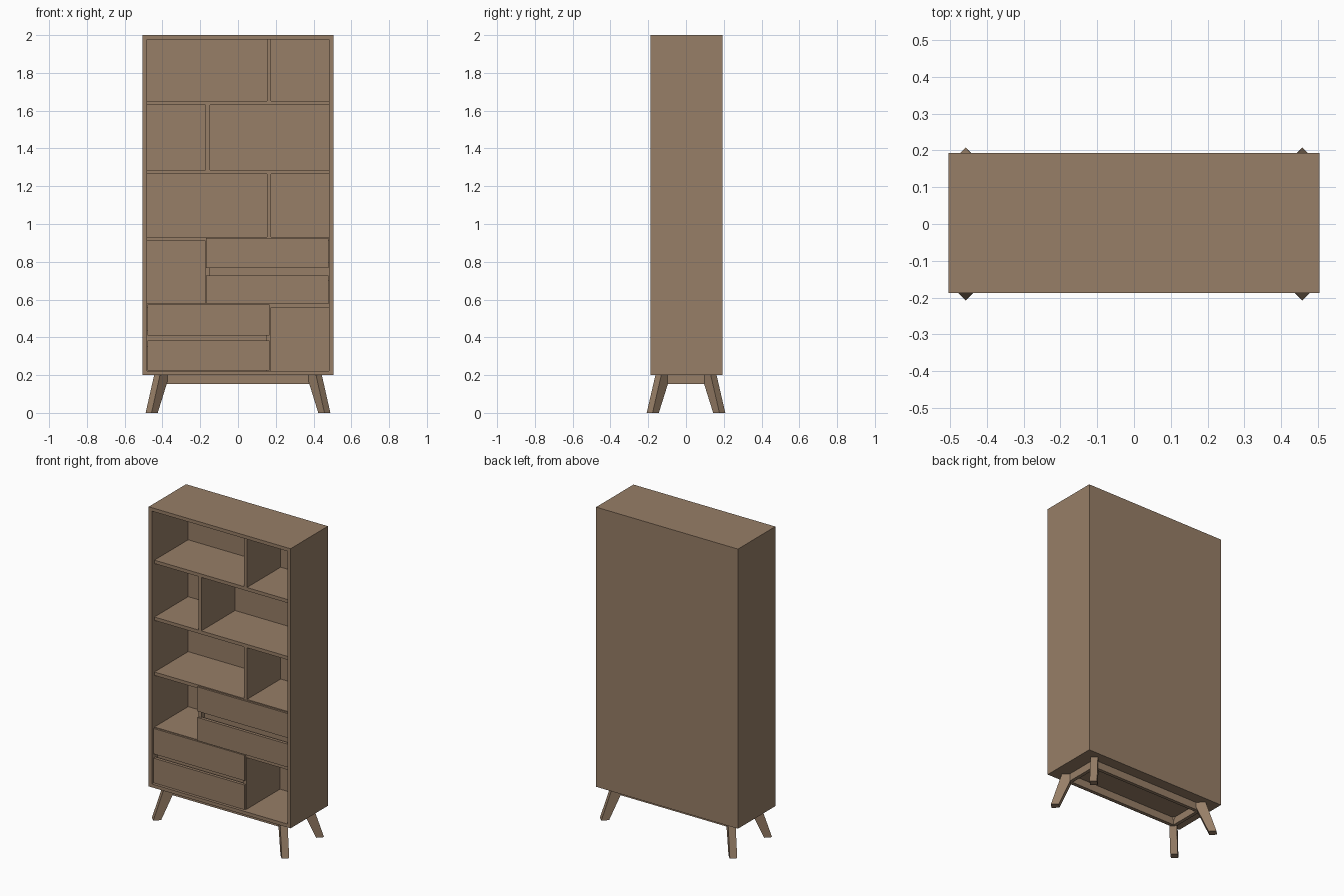
import bpy
import bmesh

cube = bpy.data.objects.get("Cube")
if cube:
    bpy.data.objects.remove(cube, do_unlink=True)

wood = bpy.data.materials.new("walnut_wood")
wood.use_nodes = True
COLOR = (0.31, 0.21, 0.135, 1)
wood.diffuse_color = COLOR
wood.node_tree.nodes["Principled BSDF"].inputs["Base Color"].default_value = COLOR


def solid(name, bottom, top):
    """Hexahedron between two four-cornered rings listed counter-clockwise."""
    bm = bmesh.new()
    low = [bm.verts.new(p) for p in bottom]
    high = [bm.verts.new(p) for p in top]
    bm.faces.new(low[::-1])
    bm.faces.new(high)
    for i in range(4):
        j = (i + 1) % 4
        bm.faces.new((low[i], low[j], high[j], high[i]))
    bmesh.ops.recalc_face_normals(bm, faces=bm.faces)
    mesh = bpy.data.meshes.new(name)
    bm.to_mesh(mesh)
    bm.free()
    mesh.materials.append(wood)
    obj = bpy.data.objects.new(name, mesh)
    bpy.context.collection.objects.link(obj)
    return obj


def box(name, x, y, z):
    ring = [(x[0], y[0]), (x[1], y[0]), (x[1], y[1]), (x[0], y[1])]
    return solid(name, [(*p, z[0]) for p in ring], [(*p, z[1]) for p in ring])


W, T = 0.505, 0.022          # half width, board thickness
BASE, TOP = 0.2, 2.0
FRONT, SEAM, BACK = -0.187, -0.16, 0.193
INNER = W - T
PANEL = BACK - 0.01          # inside of the back panel

# Carcass and the front frame that edges it
for part, y in (("carcass", (SEAM, PANEL)), ("front_frame", (FRONT, SEAM))):
    box(part + "_right_side", (-W, -INNER), y, (BASE, TOP))
    box(part + "_left_side", (INNER, W), y, (BASE, TOP))
    box(part + "_top", (-INNER, INNER), y, (TOP - T, TOP))
    box(part + "_bottom", (-INNER, INNER), y, (BASE, BASE + T))
box("back_panel", (-W, W), (PANEL, BACK), (BASE, TOP))

# Shelves and the upright dividers of each row, top row first
shelf_tops = [1.652, 1.286, 0.932, 0.578, BASE + T]
dividers = [0.165, -0.16, 0.165, -0.16, 0.16]
ceiling = TOP - T
for i, (floor, x) in enumerate(zip(shelf_tops, dividers), 1):
    box(f"divider_{i}", (x - T / 2, x + T / 2), (SEAM, PANEL), (floor, ceiling))
    if i < 5:
        box(f"shelf_{i}", (-INNER, INNER), (SEAM, PANEL), (floor - T, floor))
    ceiling = floor - T

# Drawers: thin overlay fronts with bodies set behind them
GAP = 0.003
upper, lower = (-0.17, INNER - GAP), (-INNER + GAP, 0.168)
for name, x, z in (
    ("upper_drawer_a", upper, (0.768, 0.925)),
    ("upper_drawer_b", upper, (0.579, 0.728)),
    ("lower_drawer_a", lower, (0.41, 0.574)),
    ("lower_drawer_b", lower, (0.224, 0.383)),
):
    box(name + "_front", x, (SEAM - 0.012, SEAM + 0.008), z)
    box(name + "_body", (x[0] + 0.03, x[1] - 0.03), (SEAM + 0.008, 0.17),
        (z[0] + 0.005, z[1] - 0.02))

# Recessed rails behind the finger grooves
box("upper_finger_rail", (-0.15, INNER), (-0.13, -0.11), (0.70, 0.80))
box("lower_finger_rail", (-INNER, 0.15), (-0.13, -0.11), (0.35, 0.44))

# Apron under the cabinet
AX, AY, AZ = 0.41, 0.122, (0.152, BASE)
for name, s in (("front", -1), ("back", 1)):
    box(name + "_apron", (-AX, AX), sorted((s * AY, s * (AY - T))), AZ)
for name, s in (("right", -1), ("left", 1)):
    box(name + "_apron", sorted((s * AX, s * (AX - T))), (T - AY, AY - T), AZ)


# Splayed, tapered legs set on the diagonal at each corner
def leg_ring(sx, sy, x, y, depth, z):
    w = 0.031
    pts = [(x, y), (x + w, y - w), (x + w - depth, y - w - depth), (x - depth, y - depth)]
    return [(sx * px, sy * py, z) for px, py in pts]


for front, sy in (("front", -1), ("back", 1)):
    for side, sx in (("right", -1), ("left", 1)):
        solid(f"{front}_{side}_leg",
              leg_ring(sx, sy, 0.458, 0.208, 0.033, 0),
              leg_ring(sx, sy, 0.413, 0.162, 0.05, BASE))
